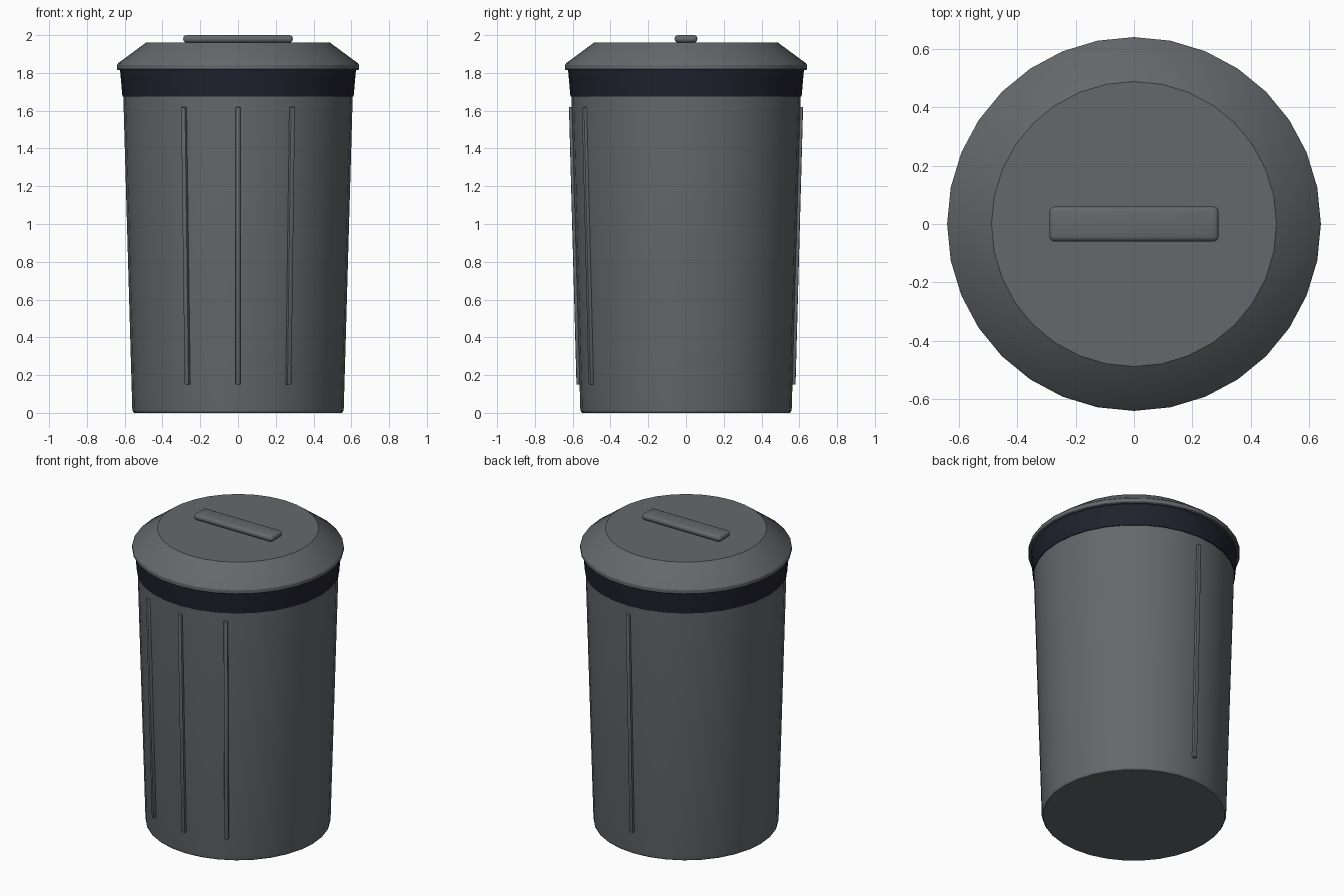
import bpy, math
from mathutils import Matrix, Vector

if "Cube" in bpy.data.objects:
    bpy.data.objects.remove(bpy.data.objects["Cube"])

SIDES = 32


def material(name, color):
    m = bpy.data.materials.new(name)
    m.diffuse_color = (*color, 1)
    m.use_nodes = True
    m.node_tree.nodes["Principled BSDF"].inputs["Base Color"].default_value = m.diffuse_color
    return m


grey = material("grey plastic", (0.13, 0.137, 0.15))
dark = material("dark band", (0.015, 0.015, 0.027))


def finish(ob, mat, bevel=0, segments=2):
    ob.data.materials.append(mat)
    if bevel:
        b = ob.modifiers.new("bevel", 'BEVEL')
        b.width, b.segments, b.limit_method = bevel, segments, 'ANGLE'
    bpy.ops.object.select_all(action='DESELECT')
    ob.select_set(True)
    bpy.context.view_layer.objects.active = ob
    if bevel:
        bpy.ops.object.modifier_apply(modifier="bevel")
    bpy.ops.object.shade_smooth_by_angle(angle=math.radians(30))
    return ob


def lathe(name, profile, mat):
    """Closed solid of revolution from (radius, z) points, bottom to top."""
    verts, faces = [], []
    for r, z in profile:
        for i in range(SIDES):
            a = 2 * math.pi * i / SIDES
            verts.append((r * math.cos(a), r * math.sin(a), z))
    for k in range(len(profile) - 1):
        for i in range(SIDES):
            j = (i + 1) % SIDES
            a, b = k * SIDES, (k + 1) * SIDES
            faces.append((a + i, a + j, b + j, b + i))
    faces.append(tuple(reversed(range(SIDES))))
    top = (len(profile) - 1) * SIDES
    faces.append(tuple(range(top, top + SIDES)))
    me = bpy.data.meshes.new(name)
    me.from_pydata(verts, [], faces)
    ob = bpy.data.objects.new(name, me)
    bpy.context.collection.objects.link(ob)
    return finish(ob, mat)


def box(name, size, matrix, mat, bevel, segments):
    bpy.ops.mesh.primitive_cube_add(size=1)
    ob = bpy.context.object
    ob.name = name
    ob.data.transform(matrix @ Matrix.Diagonal((*size, 1)))
    return finish(ob, mat, bevel, segments)


# Tapered bin body
lathe("body", [(0.55, 0), (0.557, 0.008), (0.56, 0.025), (0.608, 1.70), (0.61, 1.815)], grey)

# Dark band under the lid
lathe("band", [(0.612, 1.675), (0.625, 1.82)], dark)

# Lid with a short rim and a sloping shoulder
lathe("lid", [(0.636, 1.815), (0.64, 1.82), (0.64, 1.842), (0.634, 1.852),
              (0.494, 1.955), (0.488, 1.96)], grey)

# Lid handle
box("lid_handle", (0.58, 0.12, 0.04), Matrix.Translation((0, 0, 1.98)), grey, 0.018, 3)

# Thin ribs: three on the front, one on the back, leaning with the body wall
lean = math.atan2(0.040, 1.47)
for name, angle in (("front_rib_left", -0.49), ("front_rib_middle", 0),
                    ("front_rib_right", 0.49), ("back_rib", math.pi)):
    m = (Matrix.Rotation(angle, 4, 'Z') @ Matrix.Translation((0, -0.587, 0.885))
         @ Matrix.Rotation(lean, 4, 'X'))
    box(name, (0.026, 0.026, 1.47), m, grey, 0.005, 2)
